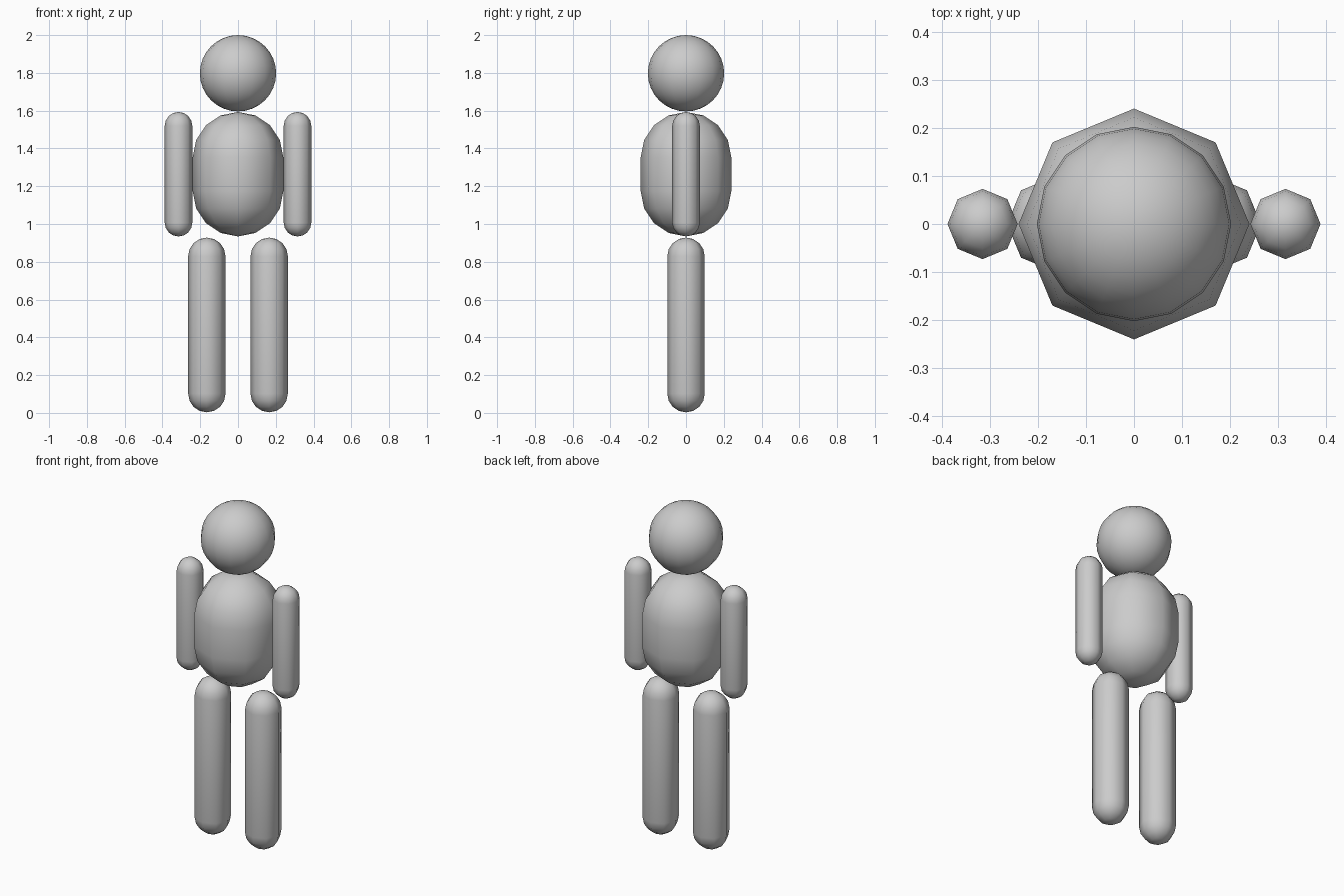
import bpy, bmesh
from math import sin, cos, pi

if "Cube" in bpy.data.objects:
    bpy.data.objects.remove(bpy.data.objects["Cube"])


def lathe(name, profile, sides, x=0.0):
    """Spin a profile of (radius, z), running from bottom pole to top pole."""
    bm = bmesh.new()
    bottom = bm.verts.new((0, 0, profile[0][1]))
    top = bm.verts.new((0, 0, profile[-1][1]))
    rings = [[bm.verts.new((r * cos(2 * pi * i / sides), r * sin(2 * pi * i / sides), z))
              for i in range(sides)] for r, z in profile[1:-1]]
    for i in range(sides):
        j = (i + 1) % sides
        bm.faces.new((bottom, rings[0][j], rings[0][i]))
        bm.faces.new((top, rings[-1][i], rings[-1][j]))
        for a, b in zip(rings, rings[1:]):
            bm.faces.new((a[i], a[j], b[j], b[i]))
    for f in bm.faces:
        f.smooth = True
    mesh = bpy.data.meshes.new(name)
    bm.to_mesh(mesh)
    bm.free()
    obj = bpy.data.objects.new(name, mesh)
    obj.location.x = x
    bpy.context.collection.objects.link(obj)
    return obj


def capsule(name, radius, z0, z1, x=0.0, sides=8, steps=4):
    """Upright capsule with a half-round cap at each end."""
    angles = [k * pi / 2 / steps for k in range(steps + 1)]
    low = [(radius * sin(a), z0 + radius * (1 - cos(a))) for a in angles]
    high = [(radius * cos(a), z1 - radius * (1 - sin(a))) for a in angles]
    return lathe(name, low + high, sides, x)


# Head
R, STEPS = 0.202, 16
lathe("head", [(R * sin(pi * k / STEPS), 1.798 - R * cos(pi * k / STEPS))
               for k in range(STEPS + 1)], 16)

# Torso
capsule("torso", 0.24, 0.934, 1.593)

# Arms and legs
for side, sx in (("right", 1), ("left", -1)):
    capsule(side + "_arm", 0.073, 0.934, 1.593, x=0.315 * sx)
    capsule(side + "_leg", 0.099, 0.003, 0.928, x=0.165 * sx)
